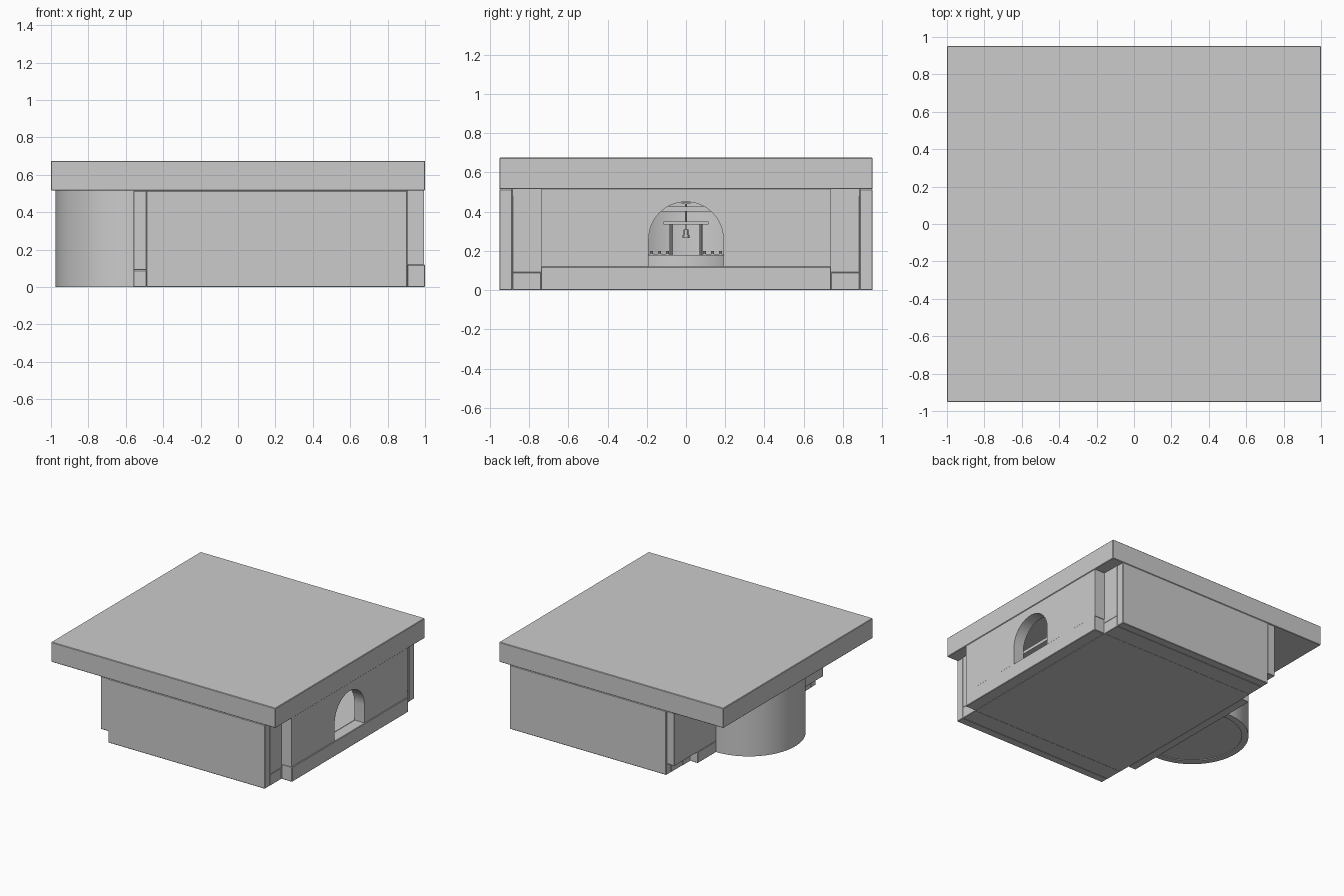
import bpy, bmesh, math
from mathutils import Vector

cube = bpy.data.objects.get("Cube")
if cube:
    bpy.data.objects.remove(cube, do_unlink=True)

stone = bpy.data.materials.new("pale_grey_stone")
stone.use_nodes = True
GREY = (0.6, 0.6, 0.6, 1)
stone.diffuse_color = GREY
stone.node_tree.nodes["Principled BSDF"].inputs["Base Color"].default_value = GREY


def finish(name, bm, bevel=0.0, smooth=False):
    bmesh.ops.recalc_face_normals(bm, faces=bm.faces)
    mesh = bpy.data.meshes.new(name)
    bm.to_mesh(mesh)
    bm.free()
    obj = bpy.data.objects.new(name, mesh)
    bpy.context.collection.objects.link(obj)
    mesh.materials.append(stone)
    if bevel:
        mod = obj.modifiers.new("soft_edges", 'BEVEL')
        mod.width = bevel
        mod.segments = 1
    if smooth:
        bpy.ops.object.select_all(action='DESELECT')
        obj.select_set(True)
        bpy.context.view_layer.objects.active = obj
        bpy.ops.object.shade_smooth_by_angle(angle=math.radians(30))
    return obj


def prism(name, outline, push, bevel=0.0, smooth=False):
    """Extrude a flat outline along the push vector."""
    bm = bmesh.new()
    face = bm.faces.new([bm.verts.new(p) for p in outline])
    new = bmesh.ops.extrude_face_region(bm, geom=[face])["geom"]
    verts = [v for v in new if isinstance(v, bmesh.types.BMVert)]
    bmesh.ops.translate(bm, verts=verts, vec=Vector(push))
    return finish(name, bm, bevel, smooth)


def box(name, x, y, z, bevel=0.0):
    outline = [(x[0], y[0], z[0]), (x[1], y[0], z[0]),
               (x[1], y[1], z[0]), (x[0], y[1], z[0])]
    return prism(name, outline, (0, 0, z[1] - z[0]), bevel)


def arc(radius, start, end, steps):
    for i in range(steps + 1):
        a = math.radians(start + (end - start) * i / steps)
        yield radius * math.cos(a), radius * math.sin(a)


def cylinder(name, centre, radius, z, sides=32):
    pts = [(centre[0] + u, centre[1] + v, z[0]) for u, v in arc(radius, 0, 360, sides)][:-1]
    return prism(name, pts, (0, 0, z[1] - z[0]), smooth=True)


EAVES, FLOOR, LOW = 0.515, 0.12, 0.09
WEST, EAST, APSE = -0.49, 0.905, -0.56

# Roof slab
box("roof", (-1, 1), (-0.952, 0.952), (EAVES, 0.675), 0.004)

# Floor: nave, entrance strip and the step towards the apse
box("nave_floor", (WEST, EAST), (-0.74, 0.74), (0, FLOOR))
box("entrance_plinth", (EAST, 1), (-0.74, 0.74), (0, FLOOR), 0.004)
box("apse_sill", (APSE, WEST), (-0.65, 0.65), (0, LOW), 0.003)

# Mirrored side walls, floor edges and corner panels
for side, s in (("right", -1), ("left", 1)):
    def span(a, b):
        return sorted((s * a, s * b))
    box(side + "_wall", (WEST, EAST), span(0.885, 0.952), (0, EAVES), 0.004)
    box(side + "_floor_edge", (WEST, EAST), span(0.74, 0.885), (0, LOW), 0.002)
    box(side + "_entrance_panel", (0.84, EAST), span(0.70, 0.885), (LOW, EAVES), 0.002)
    box(side + "_apse_panel", (APSE, WEST), span(0.37, 0.947), (LOW, EAVES), 0.003)

# Entrance wall with an arched doorway
ARCH, SPRING = 0.19, 0.26
door = [(EAST, u, SPRING + v) for u, v in arc(ARCH, 0, 180, 32)]
wall = [(EAST, -ARCH, FLOOR), (EAST, -0.74, FLOOR), (EAST, -0.74, EAVES),
        (EAST, 0.74, EAVES), (EAST, 0.74, FLOOR), (EAST, ARCH, FLOOR)]
prism("entrance_wall", door + wall, (0.09, 0, 0), smooth=True)

# Half-round apse wall and its raised floor
outer = [(APSE + u, v, 0) for u, v in arc(0.415, 90, 270, 48)]
inner = [(APSE + u, v, 0) for u, v in arc(0.365, 270, 90, 48)]
prism("apse_wall", outer + inner, (0, 0, EAVES), smooth=True)
cylinder("apse_floor", (APSE, 0), 0.366, (0.006, 0.18), 64)

# Ceiling beams across the nave
for i in range(6):
    x = -0.4 + i * 0.22
    box("ceiling_beam", (x - 0.025, x + 0.025), (-0.885, 0.885), (0.40, 0.425))
box("ceiling_boards", (WEST, EAST), (-0.885, 0.885), (0.48, EAVES))

# Canopy on four posts with a hanging lamp and a finial
CX = -0.4
box("canopy", (CX - 0.115, CX + 0.115), (-0.115, 0.115), (0.335, 0.35))
for dx in (-0.075, 0.075):
    for y in (-0.075, 0.075):
        cylinder("canopy_post", (CX + dx, y), 0.008, (FLOOR, 0.335), 12)
cylinder("lamp_cord", (CX, 0), 0.003, (0.31, 0.335), 8)
cylinder("lamp_body", (CX, 0), 0.013, (0.28, 0.31), 12)
cylinder("lamp_base", (CX, 0), 0.018, (0.265, 0.28), 12)
cylinder("finial_rod", (CX, 0), 0.004, (0.35, 0.45), 8)
box("finial_bar", (CX - 0.004, CX + 0.004), (-0.022, 0.022), (0.438, 0.446))

# Altar block, step and low side rails
box("altar", (CX - 0.04, CX + 0.04), (-0.04, 0.04), (FLOOR, 0.16))
box("altar_step", (CX + 0.04, CX + 0.1), (-0.06, 0.06), (FLOOR, 0.13))
for s in (-1, 1):
    box("side_rail", (CX - 0.02, CX), sorted((s * 0.085, s * 0.19)), (0.175, 0.185))
    for y in (0.095, 0.135, 0.175):
        cylinder("rail_post", (CX - 0.01, s * y), 0.008, (FLOOR, 0.2), 10)
